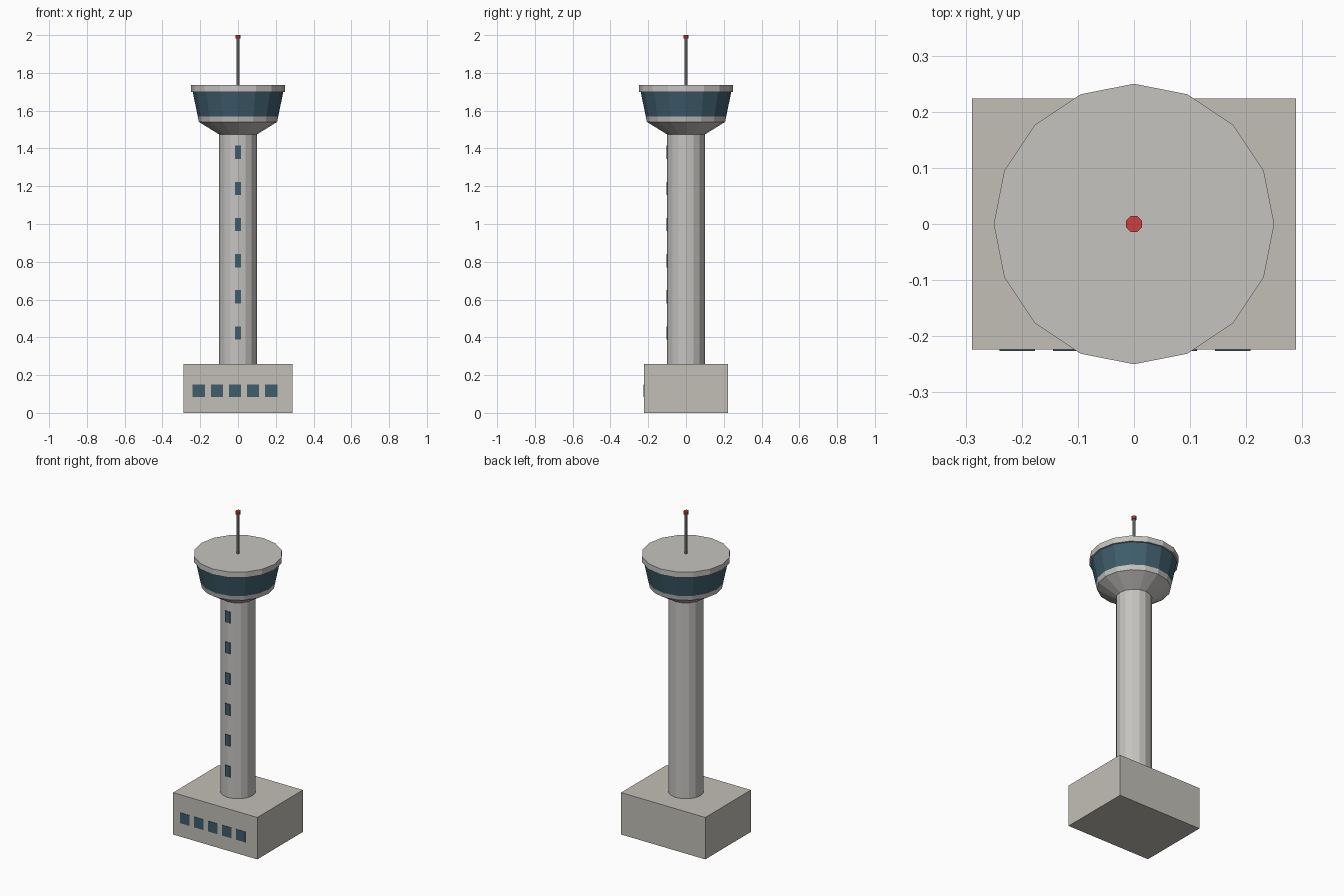
import bpy, bmesh
from math import cos, sin, pi

if "Cube" in bpy.data.objects:
    bpy.data.objects.remove(bpy.data.objects["Cube"])


def material(name, rgb):
    m = bpy.data.materials.new(name)
    m.diffuse_color = (*rgb, 1)
    m.use_nodes = True
    m.node_tree.nodes["Principled BSDF"].inputs["Base Color"].default_value = m.diffuse_color
    return m


CONCRETE = material("concrete", (0.56, 0.55, 0.53))
BEIGE = material("beige_wall", (0.54, 0.52, 0.47))
GLASS = material("dark_glass", (0.05, 0.11, 0.15))
METAL = material("metal", (0.35, 0.36, 0.36))
RED = material("red_lamp", (0.6, 0.05, 0.05))


def finish(name, bm, mat):
    bmesh.ops.recalc_face_normals(bm, faces=bm.faces)
    mesh = bpy.data.meshes.new(name)
    bm.to_mesh(mesh)
    bm.free()
    mesh.materials.append(mat)
    obj = bpy.data.objects.new(name, mesh)
    bpy.context.collection.objects.link(obj)
    return obj


def turned(name, profile, mat, sides=16, turn=0.0):
    """Closed, faceted solid from a (radius, z) profile around the z axis."""
    bm = bmesh.new()
    rings = [[bm.verts.new((r * cos(turn + 2 * pi * i / sides),
                            r * sin(turn + 2 * pi * i / sides), z))
              for i in range(sides)] for r, z in profile]
    for low, high in zip(rings, rings[1:]):
        for i in range(sides):
            j = (i + 1) % sides
            bm.faces.new((low[i], low[j], high[j], high[i]))
    bm.faces.new(rings[0][::-1])
    bm.faces.new(rings[-1])
    return finish(name, bm, mat)


def box(name, centre, size, mat):
    bm = bmesh.new()
    bmesh.ops.create_cube(bm, size=1)
    bmesh.ops.scale(bm, vec=size, verts=bm.verts)
    bmesh.ops.translate(bm, vec=centre, verts=bm.verts)
    return finish(name, bm, mat)


# Ground building with a row of five windows
box("base_building", (0, 0, 0.13), (0.578, 0.447, 0.26), BEIGE)
for i in range(5):
    box(f"base_window_{i + 1}", (-0.208 + 0.096 * i, -0.221, 0.117),
        (0.064, 0.01, 0.065), GLASS)

# Shaft with a column of slit windows
turned("shaft", [(0.101, 0.26), (0.101, 1.475)], CONCRETE)
for i in range(6):
    box(f"shaft_window_{i + 1}", (0, -0.098, 0.423 + 0.1914 * i),
        (0.034, 0.011, 0.07), GLASS)

# Control cab: flared underside, sill ring, sloped glazing, roof
turned("cab_underside", [(0.101, 1.475), (0.207, 1.54)], CONCRETE)
turned("cab_sill", [(0.207, 1.54), (0.213, 1.57)], CONCRETE)
turned("cab_glazing", [(0.213, 1.57), (0.24, 1.70)], GLASS)
turned("cab_roof", [(0.25, 1.70), (0.25, 1.735)], CONCRETE)

# Antenna mast and warning lamp
turned("antenna", [(0.008, 1.735), (0.008, 1.985)], METAL, 8)
turned("warning_lamp", [(0.0155, 1.982), (0.0155, 2.0)], RED, 8, pi / 8)
